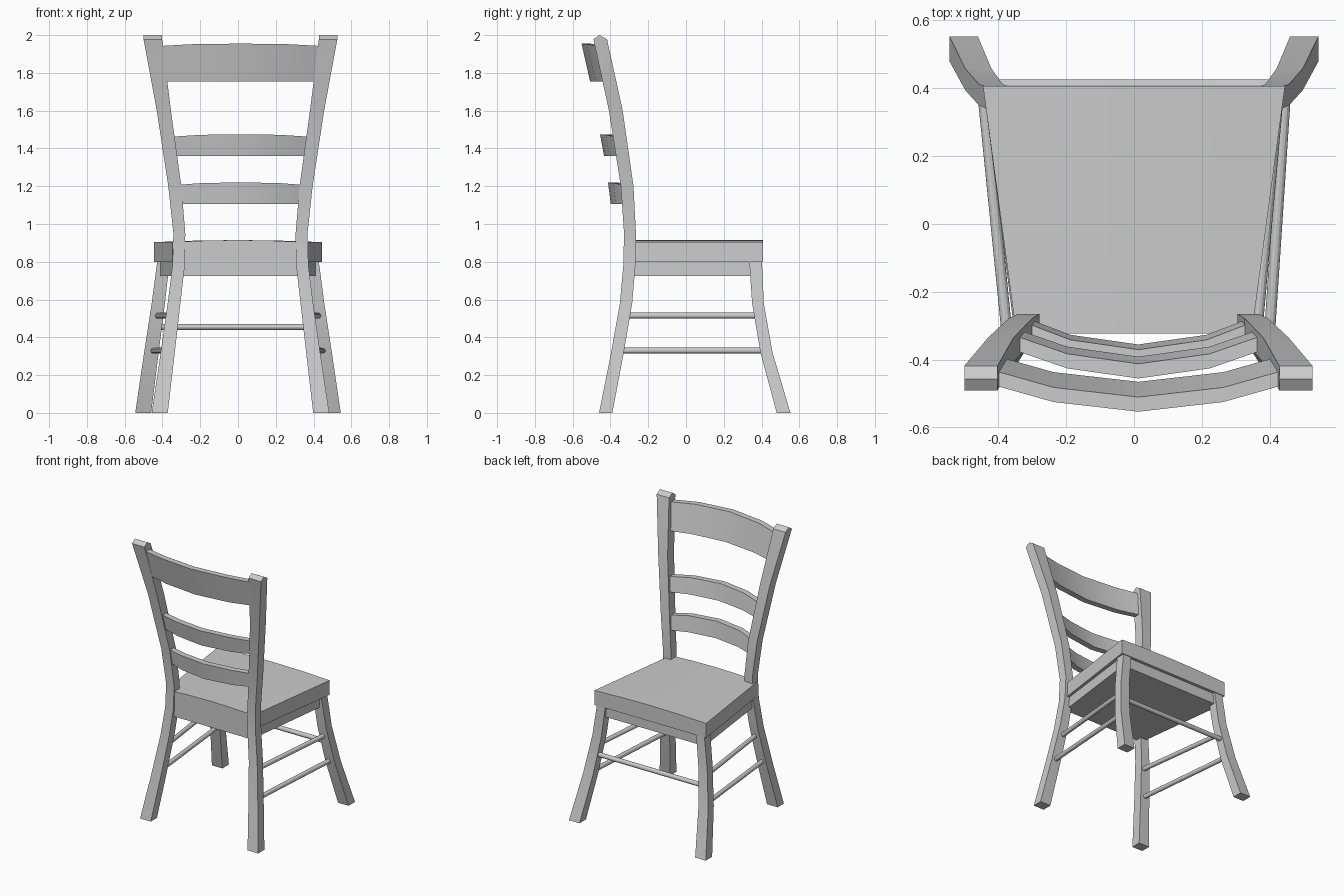
import bpy, bmesh, math
from mathutils import Vector

if "Cube" in bpy.data.objects:
    bpy.data.objects.remove(bpy.data.objects["Cube"])

CX = 0.013  # the back frame sits slightly off centre


def finish(name, bm, angle=25):
    bmesh.ops.remove_doubles(bm, verts=bm.verts, dist=1e-5)
    bmesh.ops.recalc_face_normals(bm, faces=bm.faces)
    me = bpy.data.meshes.new(name)
    bm.to_mesh(me)
    bm.free()
    me.shade_smooth()
    me.set_sharp_from_angle(angle=math.radians(angle))
    ob = bpy.data.objects.new(name, me)
    bpy.context.collection.objects.link(ob)
    return ob


def loft(name, rings):
    """Skin a list of equal-length point rings and cap both ends."""
    bm = bmesh.new()
    vs = [[bm.verts.new(p) for p in r] for r in rings]
    n = len(rings[0])
    for a, b in zip(vs, vs[1:]):
        for i in range(n):
            j = (i + 1) % n
            bm.faces.new((a[i], a[j], b[j], b[i]))
    bm.faces.new(vs[0])
    bm.faces.new(vs[-1])
    return finish(name, bm)


def leg(name, sections, side, cx=0.0):
    """Square leg from (z, inner x, outer x, y min, y max) sections."""
    loft(name, [[(cx + side * x, y, z) for x, y in
                 ((x0, y0), (x1, y0), (x1, y1), (x0, y1))]
                for z, x0, x1, y0, y1 in sections])


def rod(name, a, b, r=0.016, n=12):
    a, b = Vector(a), Vector(b)
    d = b - a
    u = d.cross(Vector((0, 0, 1))).normalized()
    v = d.cross(u).normalized()
    ring = [(u * math.cos(2 * math.pi * i / n) + v * math.sin(2 * math.pi * i / n)) * r
            for i in range(n)]
    loft(name, [[p + q for q in ring] for p in (a, b)])


def slat(name, half, mid, z0, z1, y_top, y_bot, bow, thick=0.043):
    """Bowed, tilted back slat; y values are the rear face at the centre."""
    rings = []
    for x, dy, dz in ((-half, bow, -0.012), (-mid, bow * 0.38, -0.003), (0, 0, 0),
                      (mid, bow * 0.38, -0.003), (half, bow, -0.012)):
        rings.append([(CX + x, y_bot + dy, z0), (CX + x, y_bot + dy + thick, z0),
                      (CX + x, y_top + dy + thick, z1 + dz), (CX + x, y_top + dy, z1 + dz)])
    loft(name, rings)


# Seat slab, gently crowned across its width
def seat_ring(y, w):
    return [(-w, y, 0.8), (w, y, 0.8), (w, y, 0.904), (w * 0.5, y, 0.912),
            (0, y, 0.915), (-w * 0.5, y, 0.912), (-w, y, 0.904)]


loft("seat", [seat_ring(-0.322, 0.347), seat_ring(0.407, 0.445)])

# Solid apron block under the seat
loft("apron", [[(-w, y, 0.725), (w, y, 0.725), (w, y, 0.8), (-w, y, 0.8)]
               for y, w in ((-0.318, 0.33), (0.385, 0.417))])

# Legs: rear posts run to the top of the back and end in a ridge
post = [(0, 0.385, 0.470, -0.460, -0.390),
        (0.3, 0.350, 0.425, -0.400, -0.333),
        (0.58, 0.318, 0.385, -0.350, -0.285),
        (0.78, 0.295, 0.360, -0.332, -0.268),
        (0.95, 0.292, 0.355, -0.328, -0.265),
        (1.2, 0.313, 0.382, -0.345, -0.278),
        (1.6, 0.368, 0.443, -0.408, -0.335),
        (1.978, 0.415, 0.513, -0.490, -0.418),
        (2.0, 0.415, 0.513, -0.457, -0.457)]
stretch = [(0, 0.460, 0.544, 0.480, 0.553),
           (0.32, 0.420, 0.497, 0.394, 0.458),
           (0.58, 0.387, 0.457, 0.350, 0.412),
           (0.8, 0.362, 0.428, 0.335, 0.402)]
for side, tag in ((-1, "left"), (1, "right")):
    leg("back_post_" + tag, post, side, CX)
    leg("seat_leg_" + tag, stretch, side)
    # Paired side rungs
    rod("upper_rung_" + tag, (CX + side * 0.350, -0.31, 0.515),
        (side * 0.425, 0.38, 0.515))
    rod("lower_rung_" + tag, (CX + side * 0.385, -0.345, 0.33),
        (side * 0.448, 0.41, 0.33))

# Cross rung between the seat legs
rod("cross_rung", (-0.42, 0.41, 0.455), (0.42, 0.41, 0.455))

# Back slats
slat("top_slat", 0.415, 0.25, 1.755, 1.955, -0.553, -0.508, 0.075)
slat("middle_slat", 0.350, 0.21, 1.36, 1.475, -0.455, -0.434, 0.078)
slat("lower_slat", 0.322, 0.20, 1.105, 1.22, -0.413, -0.398, 0.075)
